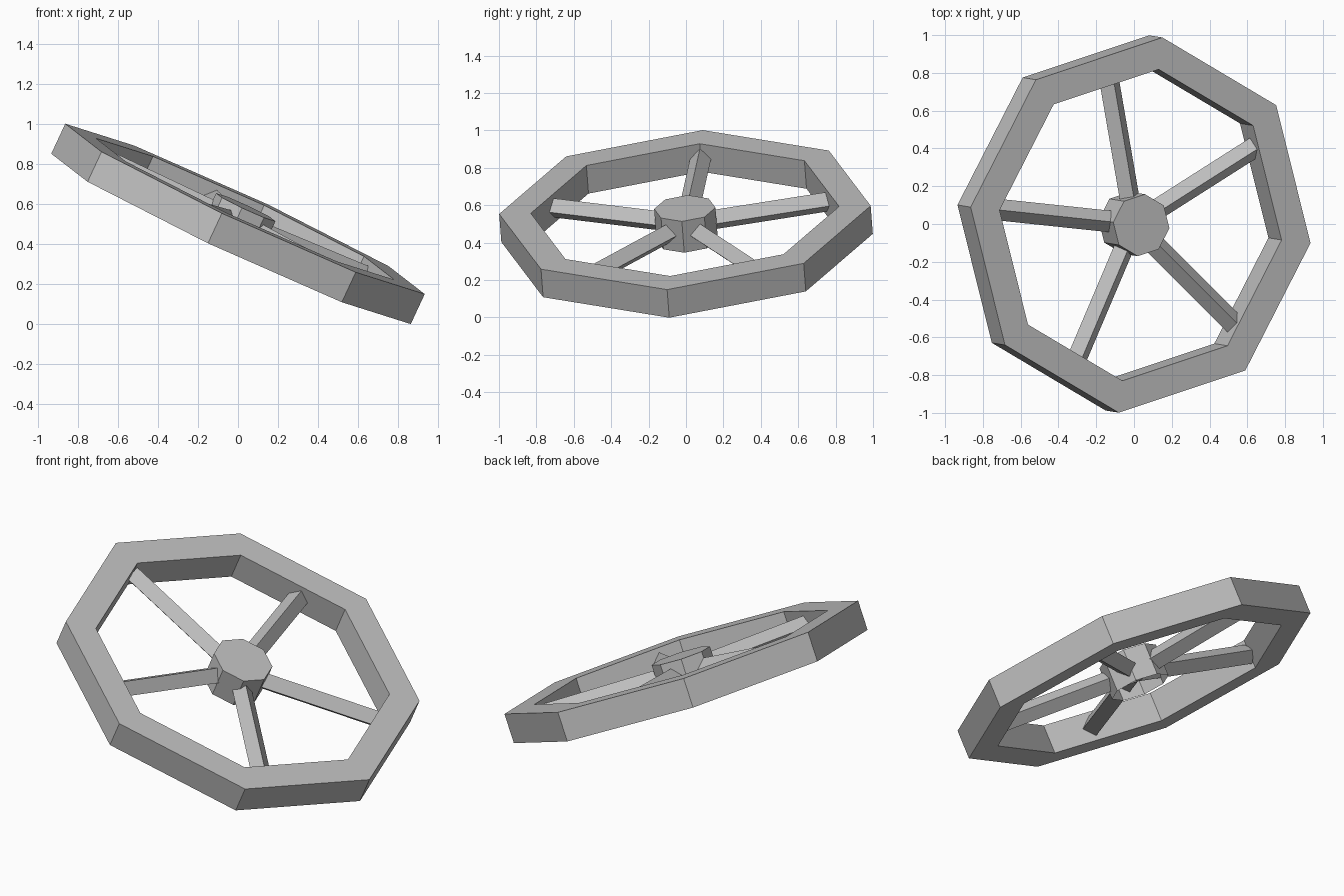
import bpy
import bmesh
import math
from mathutils import Matrix, Vector

old = bpy.data.objects.get("Cube")
if old:
    bpy.data.objects.remove(old, do_unlink=True)

# Single grey finish
grey = bpy.data.materials.new("plain_grey")
grey.use_nodes = True
colour = (0.52, 0.52, 0.52, 1)
grey.diffuse_color = colour
grey.node_tree.nodes["Principled BSDF"].inputs["Base Color"].default_value = colour

# Wheel frame: first rim corner, second in-plane direction and axle
axle = Vector((0.421, -0.069, 0.904)).normalized()
corner = Vector((0.897, -0.095, -0.425))
corner = (corner - axle * corner.dot(axle)).normalized()
side = axle.cross(corner)
tilt = Matrix((corner, side, axle)).transposed().to_4x4()
wheel = Matrix.Translation((0, 0, 0.5)) @ tilt


def add_part(name, bm, turn=0.0):
    """Turn a part about the axle and place it in the tilted wheel."""
    bmesh.ops.recalc_face_normals(bm, faces=bm.faces)
    mesh = bpy.data.meshes.new(name)
    bm.to_mesh(mesh)
    bm.free()
    mesh.materials.append(grey)
    obj = bpy.data.objects.new(name, mesh)
    obj.matrix_world = wheel @ Matrix.Rotation(turn, 4, "Z")
    bpy.context.collection.objects.link(obj)
    return obj


# Eight-sided rim: rectangular section spun round the axle
outer, inner, half = 1.0, 0.83, 0.083
bm = bmesh.new()
section = [bm.verts.new(p) for p in
           ((inner, 0, -half), (outer, 0, -half), (outer, 0, half), (inner, 0, half))]
edges = [bm.edges.new((section[i], section[(i + 1) % 4])) for i in range(4)]
bmesh.ops.spin(bm, geom=section + edges, cent=(0, 0, 0), axis=(0, 0, 1),
               angle=math.tau, steps=8)
bmesh.ops.remove_doubles(bm, verts=bm.verts, dist=0.001)
add_part("rim", bm)

# Eight-sided hub, hollow underneath
bm = bmesh.new()
bmesh.ops.create_cone(bm, cap_ends=True, segments=8, radius1=0.165,
                      radius2=0.165, depth=0.185)
bm.normal_update()
underside = [f for f in bm.faces if f.normal.z < -0.9]
bmesh.ops.delete(bm, geom=underside, context="FACES_ONLY")
add_part("hub", bm)

# Five square spokes set on edge
length = 0.82
lay_down = Matrix.Translation((length / 2, 0, 0)) @ Matrix.Rotation(math.pi / 2, 4, "Y")
for i in range(5):
    bm = bmesh.new()
    bmesh.ops.create_cone(bm, cap_ends=True, segments=4, radius1=0.057,
                          radius2=0.057, depth=length, matrix=lay_down)
    add_part(f"spoke_{i + 1}", bm, math.pi + i * math.tau / 5)
